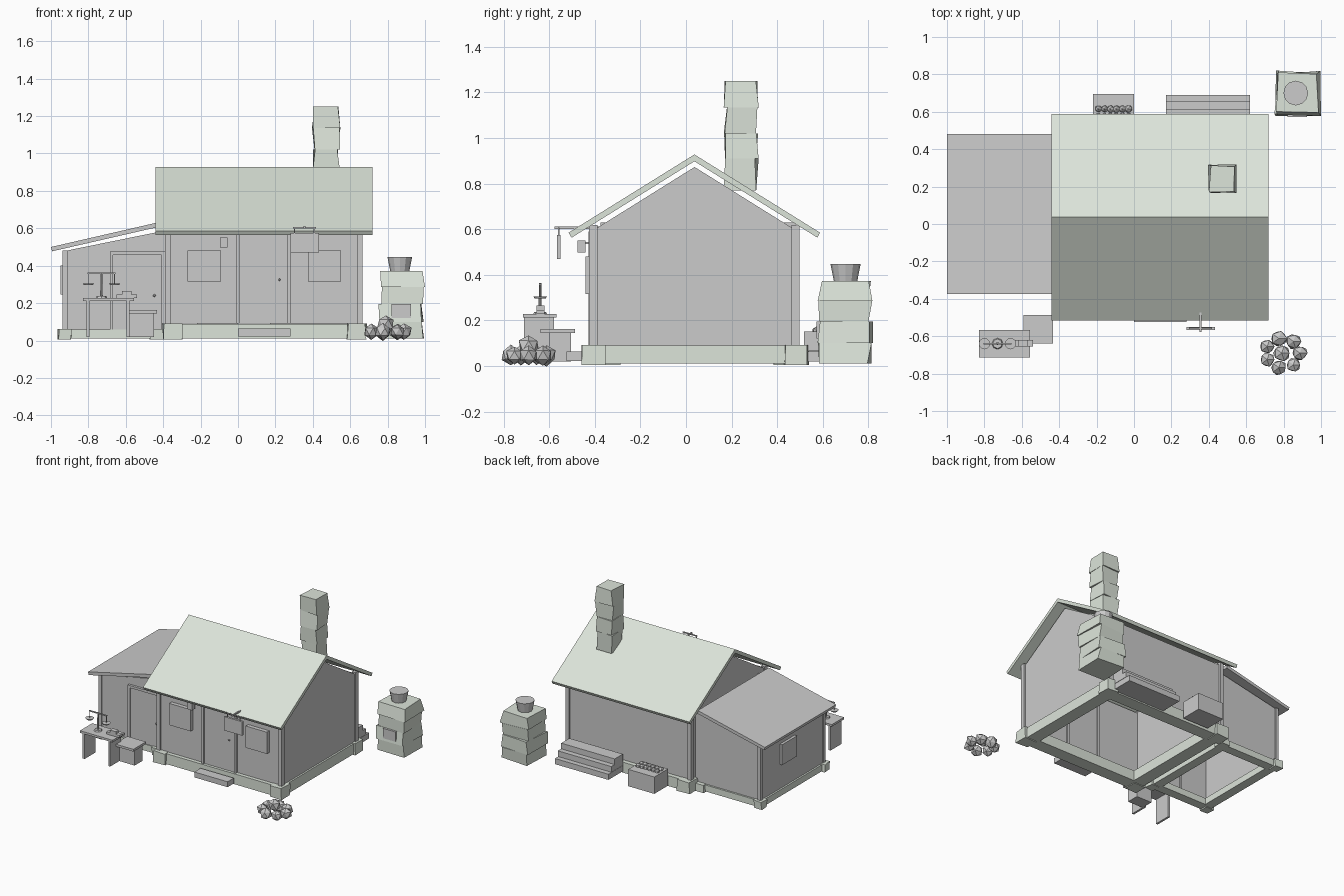
import bpy, bmesh, math, random
from mathutils import Vector

if "Cube" in bpy.data.objects:
    bpy.data.objects.remove(bpy.data.objects["Cube"])

random.seed(7)
tint = bpy.data.materials.new("pale_green_grey")
tint.diffuse_color = (0.72, 0.78, 0.70, 1)
tint.use_nodes = True
tint.node_tree.nodes["Principled BSDF"].inputs["Base Color"].default_value = tint.diffuse_color


def finish(name, bm, mat=None):
    bmesh.ops.recalc_face_normals(bm, faces=bm.faces)
    me = bpy.data.meshes.new(name)
    bm.to_mesh(me)
    bm.free()
    ob = bpy.data.objects.new(name, me)
    bpy.context.collection.objects.link(ob)
    if mat:
        me.materials.append(mat)
    return ob


def add_box(bm, x0, x1, y0, y1, z0, z1, jit=0):
    vs = bmesh.ops.create_cube(bm, size=1)["verts"]
    for v in vs:
        v.co = Vector((x1 if v.co.x > 0 else x0, y1 if v.co.y > 0 else y0, z1 if v.co.z > 0 else z0))
        v.co.x += random.uniform(-jit, jit)
        v.co.y += random.uniform(-jit, jit)


def box(name, *d, mat=None, jit=0):
    bm = bmesh.new()
    add_box(bm, *d, jit=jit)
    return finish(name, bm, mat)


def prism(name, pts, axis, a, b, mat=None):
    """Extrude a profile (u, z) along x or y from a to b."""
    bm = bmesh.new()
    mk = (lambda u, z: (a, u, z)) if axis == "x" else (lambda u, z: (u, a, z))
    f = bm.faces.new([bm.verts.new(mk(u, z)) for u, z in pts])
    r = bmesh.ops.extrude_face_region(bm, geom=[f])
    d = Vector((b - a, 0, 0)) if axis == "x" else Vector((0, b - a, 0))
    bmesh.ops.translate(bm, verts=[v for v in r["geom"] if isinstance(v, bmesh.types.BMVert)], vec=d)
    return finish(name, bm, mat)


def cone(name, x, y, z0, z1, r0, r1, n):
    bm = bmesh.new()
    vs = bmesh.ops.create_cone(bm, cap_ends=True, segments=n, radius1=r0, radius2=r1, depth=z1 - z0)["verts"]
    bmesh.ops.translate(bm, verts=vs, vec=(x, y, (z0 + z1) / 2))
    return finish(name, bm)


def rocks(name, spots, r):
    bm = bmesh.new()
    for p in spots:
        s = r * random.uniform(0.9, 1.1)
        vs = bmesh.ops.create_icosphere(bm, subdivisions=1, radius=s)["verts"]
        for v in vs:
            v.co = v.co * random.uniform(0.88, 1.08) + Vector(p)
    return finish(name, bm)


def stone_stack(name, x0, x1, y0, y1, levels, jit):
    bm = bmesh.new()
    for a, b in zip(levels, levels[1:]):
        add_box(bm, x0 + jit, x1 - jit, y0 + jit, y1 - jit, a, b, jit)
    return finish(name, bm, tint)


def foundation(name, x0, x1, y0, y1, top, w):
    """Open frame of sill stones with larger corner blocks."""
    bm = bmesh.new()
    i = 0.018
    for ya in (y0 + i, y1 - i - w):
        add_box(bm, x0 + w, x1 - w, ya, ya + w, 0.01, top - 0.003)
    for xa in (x0 + i, x1 - i - w):
        add_box(bm, xa, xa + w, y0 + w, y1 - w, 0.01, top - 0.003)
    for xa in (x0, x1 - w):
        for ya in (y0, y1 - w):
            add_box(bm, xa, xa + w, ya, ya + w, 0.005, top, 0.006)
    finish(name, bm, tint)


# main house shell
foundation("main_foundation", -0.40, 0.685, -0.455, 0.535, 0.092, 0.10)
gable = [(-0.40, 0.09), (0.475, 0.09), (0.475, 0.60), (0.0375, 0.873), (-0.40, 0.60)]
prism("left_gable_wall", gable, "x", -0.38, -0.36)
prism("right_gable_wall", gable, "x", 0.635, 0.655)
box("front_wall", -0.38, 0.655, -0.41, -0.39, 0.09, 0.60)
box("back_wall", -0.38, 0.655, 0.465, 0.485, 0.09, 0.60)
for x in (-0.39, 0.635):
    for y in (-0.425, 0.463):
        box("corner_post", x, x + 0.03, y, y + 0.036, 0.09, 0.618)

# gable roof
prism("main_roof", [(-0.515, 0.585), (0.037, 0.928), (0.588, 0.585), (0.577, 0.563),
                    (0.037, 0.898), (-0.502, 0.563)], "x", -0.44, 0.72, tint)

# lean-to
foundation("lean_to_foundation", -0.96, -0.40, -0.36, 0.46, 0.062, 0.07)
side = [(-0.93, 0.06), (-0.38, 0.06), (-0.38, 0.59), (-0.93, 0.478)]
prism("lean_to_front_wall", side, "y", -0.33, -0.31)
prism("lean_to_back_wall", side, "y", 0.41, 0.43)
box("lean_to_side_wall", -0.93, -0.91, -0.33, 0.43, 0.06, 0.48)
prism("lean_to_roof", [(-1.0, 0.50), (-0.435, 0.63), (-0.435, 0.605), (-0.994, 0.477)], "y", -0.375, 0.48)
for y in (-0.34, 0.415):
    box("lean_to_post", -0.937, -0.912, y, y + 0.025, 0.06, 0.482)


# doors: frame, panel and knob
def door(x0, x1, y, z0, z1, knob_x, knob_z):
    w = 0.018
    box("door_panel", x0 + w, x1 - w, y - 0.008, y + 0.022, z0, z1 - w)
    for xa in (x0, x1 - w):
        box("door_jamb", xa, xa + w, y - 0.018, y + 0.03, z0, z1)
    box("door_lintel", x0 + w, x1 - w, y - 0.018, y + 0.03, z1 - w, z1)
    rocks("door_knob", [(knob_x, y - 0.015, knob_z)], 0.008)


door(-0.008, 0.282, -0.41, 0.09, 0.59, 0.222, 0.325)
door(-0.685, -0.39, -0.33, 0.06, 0.475, -0.447, 0.24)

# windows
for x in (-0.27, 0.373):
    box("front_window", x, x + 0.178, -0.44, -0.405, 0.315, 0.48)
box("side_window", -0.95, -0.925, 0.02, 0.20, 0.245, 0.40)

# lantern, hanging sign, doorstep
box("wall_lantern", -0.095, -0.055, -0.475, -0.44, 0.497, 0.55)
box("lantern_arm", -0.08, -0.07, -0.445, -0.405, 0.535, 0.545)
box("sign_pole", 0.35, 0.36, -0.577, -0.38, 0.60, 0.611)
box("sign_board", 0.28, 0.432, -0.566, -0.55, 0.47, 0.575)
for x in (0.30, 0.405):
    box("sign_hanger", x, x + 0.006, -0.561, -0.555, 0.57, 0.60)
box("sign_crossbar", 0.295, 0.416, -0.562, -0.554, 0.60, 0.607)
box("doorstep", 0.0, 0.28, -0.525, -0.45, 0.022, 0.063)

# chimney
stone_stack("chimney", 0.395, 0.548, 0.165, 0.32, [0.77, 0.91, 1.02, 1.135, 1.25], 0.009)

# kiln with flue pot and firebox
stone_stack("kiln", 0.75, 1.0, 0.575, 0.82, [0.012, 0.10, 0.195, 0.285, 0.373], 0.013)
cone("kiln_flue", 0.865, 0.70, 0.365, 0.447, 0.05, 0.066, 12)
box("kiln_mouth", 0.82, 0.925, 0.573, 0.61, 0.12, 0.195)

# work bench with balance scale and books
box("bench_top", -0.83, -0.555, -0.715, -0.567, 0.212, 0.228)
for x in (-0.81, -0.595):
    box("bench_leg", x, x + 0.016, -0.71, -0.58, 0.02, 0.212)
cone("scale_base", -0.73, -0.64, 0.228, 0.238, 0.03, 0.025, 8)
cone("scale_post", -0.73, -0.64, 0.235, 0.365, 0.007, 0.005, 8)
box("scale_beam", -0.805, -0.655, -0.644, -0.636, 0.355, 0.363)
for x in (-0.80, -0.66):
    cone("scale_pan", x, -0.64, 0.296, 0.305, 0.024, 0.03, 12)
    box("scale_cord", x - 0.002, x + 0.002, -0.642, -0.638, 0.30, 0.358)
box("lower_book", -0.65, -0.54, -0.655, -0.62, 0.228, 0.246)
box("upper_book", -0.62, -0.57, -0.655, -0.62, 0.246, 0.266)

# stool crate
box("stool_body", -0.58, -0.45, -0.60, -0.505, 0.02, 0.145)
box("stool_top", -0.592, -0.434, -0.638, -0.487, 0.145, 0.162)

# rock pile at the front
ring = [(0.795 + 0.092 * math.cos(k * math.tau / 7), -0.69 + 0.08 * math.sin(k * math.tau / 7), 0.048)
        for k in range(7)]
rocks("rock_pile", ring + [(0.79, -0.69, 0.09)], 0.046)

# stepped plank stack and ore crate at the back
for y, z in ((0.69, 0.02), (0.655, 0.065), (0.615, 0.108)):
    box("stacked_plank", 0.17, 0.62, 0.517, y, z, z + 0.043)
box("ore_crate", -0.22, 0.0, 0.53, 0.695, 0.02, 0.148)
rocks("crate_ore", [(-0.19 + 0.032 * i, 0.575 + 0.04 * j, 0.152) for i in range(6) for j in range(2)], 0.022)
